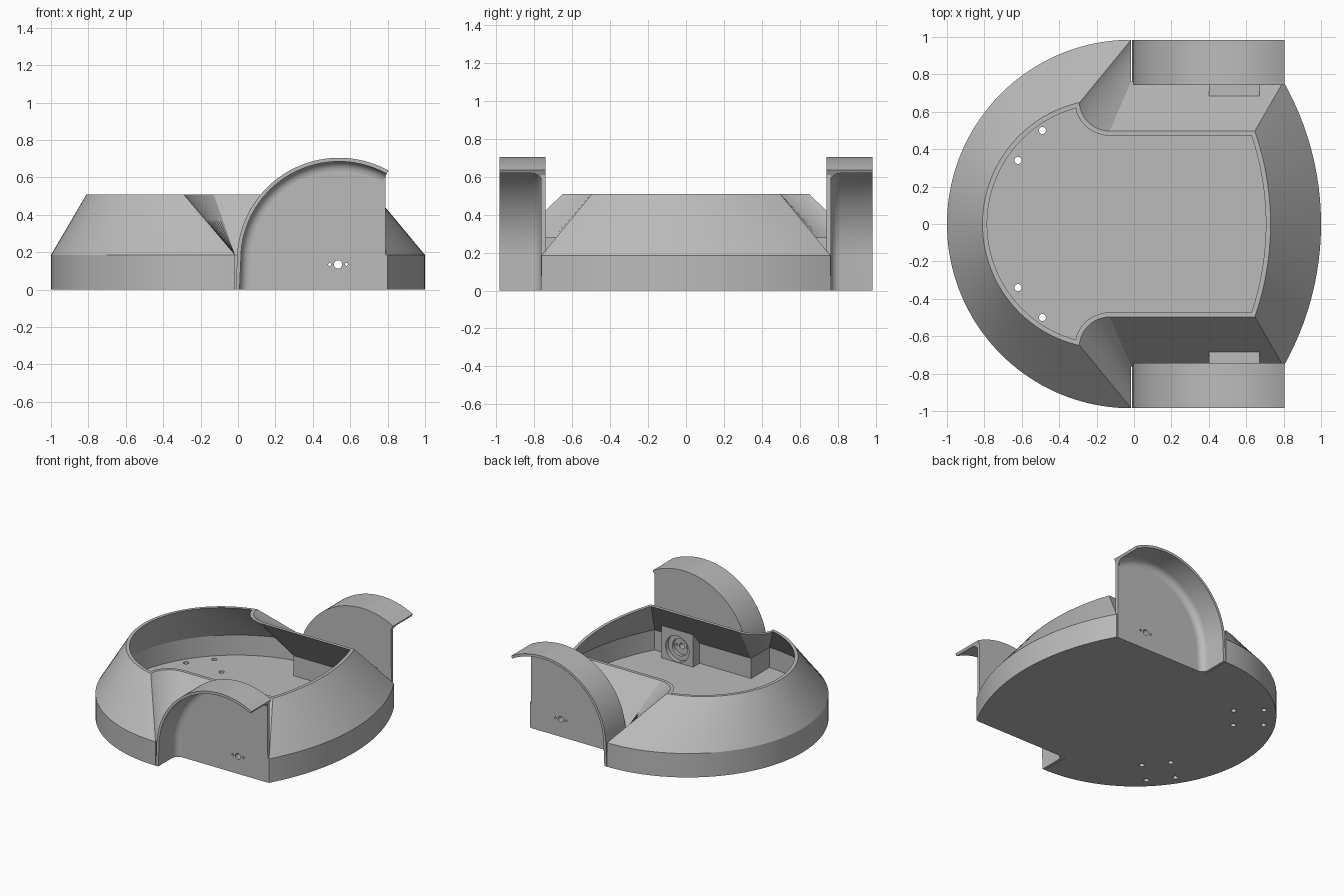
import bpy, bmesh
from math import radians, degrees, asin, cos, sin, pi
from mathutils import Matrix

cube = bpy.data.objects.get("Cube")
if cube:
    bpy.data.objects.remove(cube, do_unlink=True)

grey = bpy.data.materials.new("plain_grey")
grey.use_nodes = True
grey.diffuse_color = (0.5, 0.5, 0.5, 1)
grey.node_tree.nodes["Principled BSDF"].inputs["Base Color"].default_value = (0.5, 0.5, 0.5, 1)


def finish(name, bm):
    bmesh.ops.recalc_face_normals(bm, faces=bm.faces[:])
    mesh = bpy.data.meshes.new(name)
    bm.to_mesh(mesh)
    bm.free()
    mesh.materials.append(grey)
    ob = bpy.data.objects.new(name, mesh)
    bpy.context.collection.objects.link(ob)
    return ob


def activate(ob):
    bpy.ops.object.select_all(action='DESELECT')
    ob.select_set(True)
    bpy.context.view_layer.objects.active = ob


def loft(name, rings):
    """Skin closed rings of points and cap both ends."""
    bm = bmesh.new()
    rows = [[bm.verts.new(p) for p in ring] for ring in rings]
    n = len(rows[0])
    for a, b in zip(rows, rows[1:]):
        for i in range(n):
            j = (i + 1) % n
            bm.faces.new((a[i], a[j], b[j], b[i]))
    bm.faces.new(rows[0])
    bm.faces.new(rows[-1])
    return finish(name, bm)


def drill(ob, centre, radius, depth, axis='Z'):
    """Cut a round hole centred on a point."""
    bm = bmesh.new()
    rot = Matrix.Rotation(pi / 2, 4, 'X') if axis == 'Y' else Matrix()
    bmesh.ops.create_cone(bm, cap_ends=True, segments=32, radius1=radius, radius2=radius,
                          depth=depth, matrix=Matrix.Translation(centre) @ rot)
    cutter = finish("hole_cutter", bm)
    cutter.hide_render = True
    mod = ob.modifiers.new("hole", 'BOOLEAN')
    mod.operation, mod.solver, mod.object = 'DIFFERENCE', 'EXACT', cutter
    activate(ob)
    bpy.ops.object.modifier_apply(modifier=mod.name)
    bpy.data.objects.remove(cutter, do_unlink=True)


def arc(cx, cy, r, a0, a1, n):
    angles = [radians(a0 + (a1 - a0) * i / n) for i in range(n + 1)]
    return [(cx + r * cos(a), cy + r * sin(a)) for a in angles]


def line(p, q, n):
    return [(p[0] + (q[0] - p[0]) * i / n, p[1] + (q[1] - p[1]) * i / n) for i in range(n + 1)]


def outline(front, notch, side_y, back_cx, back_r):
    """Nose arc, wheel notch and tail arc of one half, then mirrored."""
    tail = arc(back_cx, 0, back_r, degrees(asin(side_y / back_r)), 0, 16)
    half = front + notch[1:] + tail
    return half + [(x, -y) for x, y in half[-2:0:-1]]


def lower(t):
    x, y = -0.015 - t, 0.762 - t
    front = arc(-0.015, 0, 0.985 - t, 180, 90, 40)
    front[-1] = (x, front[-1][1])
    return outline(front, line(front[-1], (x, y), 12), y, -0.544, 1.544 - t)


def upper(t, nose_end, notch_start):
    front = arc(-0.144, 0, 0.666 - t, 180, nose_end, 40)
    notch = arc(-0.13, 0.66, 0.163 + t, notch_start, 270, 12)
    return outline(front, notch, 0.497 - t, -0.78, 1.51 - t)


def at(ring, z):
    return [(x, y, z) for x, y in ring]


# Hollow body: upright skirt, sloping shoulder, open top and floor
wall = 0.025
outer, inner = lower(0), lower(wall)
rim, rim_inner = upper(0, 102.7, 183), upper(wall, 105, 193)
body = loft("body_shell", [at(outer, 0), at(outer, 0.185), at(rim, 0.51),
                           at(rim_inner, 0.51), at(inner, 0.185), at(inner, 0.03)])

parts = [body]
for side, s in (("left", 1), ("right", -1)):
    # Arched fender with a rounded inside corner
    section = [(0.985, 0), (0.742, 0), (0.742, 0.07), (0.765, 0.07)]
    section += [(0.815 - 0.05 * cos(a), 0.07 - 0.05 * sin(a))
                for a in (radians(15 * k) for k in range(1, 7))]
    section += [(0.985, 0.02)]
    rings = [[(-0.012 + d, s * y, 0) for y, d in section]]
    for k in range(49):
        a = radians(180 - 119 * k / 48)
        rings.append([(0.54 + (0.545 - d) * cos(a), s * y, 0.16 + (0.545 - d) * sin(a))
                      for y, d in section])
    # Trim the deep part of the section to the edge of the wheel plate
    rings[-1] = [(min(x, 0.805), y, z) for x, y, z in rings[-1]]
    fender = loft(side + "_fender", rings)

    # Flat wheel plate closing the arch
    shape = [(0.79, 0), (0, 0)] + arc(0.54, 0.16, 0.535, 180, 62.2, 40)
    plate = loft(side + "_wheel_plate", [[(x, s * y, z) for x, z in shape] for y in (0.742, 0.765)])

    # Motor mount with a stepped round recess
    bm = bmesh.new()
    bmesh.ops.create_cube(bm, size=1, matrix=Matrix.Translation((0.535, s * 0.703, 0.15))
                          @ Matrix.Diagonal((0.27, 0.09, 0.26, 1)))
    mount = finish(side + "_motor_mount", bm)
    drill(mount, (0.535, s * 0.66, 0.135), 0.1, 0.06, 'Y')
    drill(mount, (0.535, s * 0.68, 0.135), 0.065, 0.07, 'Y')

    # Axle and screw holes
    for dx, r in ((0, 0.022), (-0.045, 0.008), (0.045, 0.008)):
        for ob in (body, plate, mount):
            drill(ob, (0.535 + dx, s * 0.74, 0.135), r, 0.2, 'Y')

    # Floor holes
    for x, y in ((-0.62, 0.34), (-0.49, 0.5), (-0.78, 0.48), (-0.65, 0.64)):
        drill(body, (x, s * y, 0.015), 0.019, 0.1)
    parts += [fender, plate, mount]

for ob in parts:
    activate(ob)
    bpy.ops.object.shade_smooth_by_angle(angle=radians(25))
